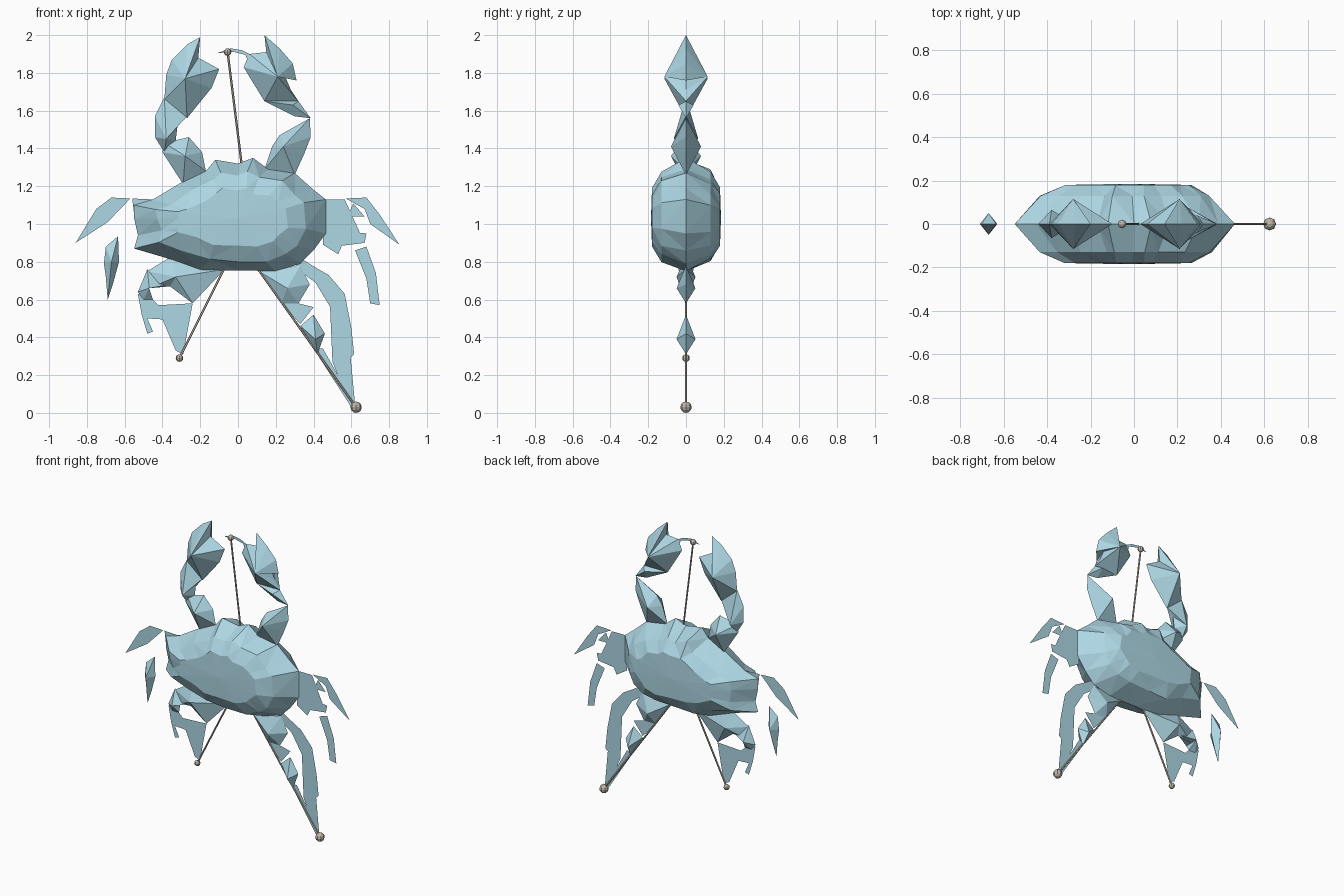
import bpy
import bmesh
import random
from mathutils import Vector

random.seed(4)
if "Cube" in bpy.data.objects:
    bpy.data.objects.remove(bpy.data.objects["Cube"], do_unlink=True)


def make_material(name, colour):
    material = bpy.data.materials.new(name)
    material.use_nodes = True
    material.diffuse_color = colour
    material.node_tree.nodes["Principled BSDF"].inputs["Base Color"].default_value = colour
    return material


shell_blue = make_material("shell_blue", (0.42, 0.68, 0.78, 1))
rod_stone = make_material("rod_stone", (0.52, 0.47, 0.40, 1))


def finish(name, bm, material):
    mesh = bpy.data.meshes.new(name)
    bmesh.ops.recalc_face_normals(bm, faces=bm.faces)
    bm.to_mesh(mesh)
    bm.free()
    mesh.materials.append(material)
    part = bpy.data.objects.new(name, mesh)
    bpy.context.collection.objects.link(part)
    return part


def point(bm, pair, depth=0.0):
    """Outline pairs are x and z in hundredths of a unit."""
    return bm.verts.new((pair[0] / 100, depth, pair[1] / 100))


def plate(name, outline):
    """Flat leaf-like piece in the middle plane."""
    bm = bmesh.new()
    face = bm.faces.new([point(bm, pair) for pair in outline])
    bmesh.ops.triangulate(bm, faces=[face])
    return finish(name, bm, shell_blue)


def gem(name, outline, peak, depth):
    """Outline raised to a faceted peak on the front and the back."""
    bm = bmesh.new()
    rim = [point(bm, pair) for pair in outline]
    for side in (-depth, depth):
        tip = point(bm, peak, side)
        for start, end in zip(rim, rim[1:] + rim[:1]):
            bm.faces.new((start, end, tip))
    return finish(name, bm, shell_blue)


def ball(name, place, radius):
    bm = bmesh.new()
    bmesh.ops.create_uvsphere(bm, u_segments=8, v_segments=6, radius=radius)
    bmesh.ops.translate(bm, verts=bm.verts, vec=place)
    finish(name, bm, rod_stone)


def rod(name, start, end, radius):
    start, end = Vector(start), Vector(end)
    bm = bmesh.new()
    bmesh.ops.create_cone(bm, cap_ends=True, segments=6, radius1=radius,
                          radius2=radius, depth=(end - start).length)
    part = finish(name, bm, rod_stone)
    part.rotation_mode = "QUATERNION"
    part.rotation_quaternion = (end - start).to_track_quat("Z", "Y")
    part.location = (start + end) / 2


def shell(name, outline, centre, rings):
    """Body outline lofted inwards through rings to a flat cap on each side."""
    bm = bmesh.new()
    rim = [point(bm, pair) for pair in outline]
    for side in (-1, 1):
        previous = rim
        for scale_x, scale_z, depth, wobble in rings:
            ring = []
            for pair in outline:
                x = centre[0] + (pair[0] - centre[0]) * scale_x
                z = centre[1] + (pair[1] - centre[1]) * scale_z
                x += random.uniform(-wobble, wobble)
                z += random.uniform(-wobble, wobble)
                ring.append(point(bm, (x, z), side * depth))
            for i in range(len(rim)):
                j = (i + 1) % len(rim)
                bm.faces.new((previous[i], previous[j], ring[j], ring[i]))
            previous = ring
        hub = point(bm, centre, side * rings[-1][2] * 1.03)
        for i in range(len(rim)):
            bm.faces.new((previous[i - 1], previous[i], hub))
    bmesh.ops.triangulate(bm, faces=bm.faces[:])
    return finish(name, bm, shell_blue)


# Body
shell("body",
      [(-55, 110), (-45, 113), (-30, 122), (-17, 128), (-12, 134), (0, 132),
       (8, 135), (16, 129), (30, 127), (39, 119), (46.5, 113), (46.5, 95),
       (40, 86), (33, 79), (20, 75), (0, 75.5), (-20, 75), (-38, 82),
       (-55, 87), (-53, 94), (-55, 103)],
      (-2, 103), [(0.77, 0.8, 0.13, 1.2), (0.57, 0.52, 0.18, 1.0)])

# Right arm and claw
gem("right_upper_arm", [(-29, 121), (-17, 128), (-19, 138), (-26, 146), (-39, 143),
                        (-40, 138)], (-28, 136), 0.08)
gem("right_forearm", [(-39, 138), (-44, 146), (-44, 157), (-39, 167), (-27, 157),
                      (-32, 152), (-33, 144)], (-38, 145), 0.065)
gem("right_claw", [(-39, 166), (-38, 179), (-35, 187), (-27, 195), (-20, 199),
                   (-21, 188), (-10, 182), (-14, 172), (-27, 156)], (-28, 177), 0.115)

# Left arm and claw
gem("left_upper_arm", [(30, 126), (14, 129), (18, 141), (22, 147), (38, 156),
                       (38.5, 146), (35, 137)], (24, 141), 0.08)
gem("left_forearm", [(14, 165), (32, 165), (38.5, 156), (30, 157)], (29, 163), 0.04)
gem("left_claw", [(14, 200), (22, 193), (29, 185), (31, 176), (25, 178), (28, 171),
                  (32, 165), (14, 165), (6, 178), (3, 183), (6, 190), (15, 191)],
    (21, 178), 0.115)

# Right legs
plate("right_top_leg", [(-86, 90), (-75, 108), (-67, 114), (-57, 113.5), (-69, 101)])
plate("right_top_leg_root", [(-56, 113.5), (-45, 113), (-53, 104), (-55, 105)])
gem("right_middle_leg", [(-63.5, 93.5), (-70, 88), (-71, 79), (-70, 72), (-69, 60),
                         (-66, 69), (-63, 80)], (-67, 80), 0.05)
gem("right_lower_thigh", [(-35, 83), (-48, 75), (-47, 66), (-36, 67), (-24, 58),
                          (-7, 76)], (-33, 72), 0.05)
gem("right_lower_knee", [(-48, 76), (-53, 64), (-50, 60), (-45, 60), (-47, 66),
                         (-36, 68)], (-47, 66), 0.05)
plate("right_lower_shin", [(-51, 52), (-42, 57), (-24, 58), (-29, 48), (-29, 31),
                           (-33, 33), (-35, 42), (-40, 49.5), (-48, 50), (-45, 43),
                           (-48, 42)])
plate("right_lower_joint", [(-53, 63), (-45, 60), (-42, 57), (-51, 52)])

# Left legs
plate("left_top_leg", [(57, 113.5), (68, 114), (75, 105), (85.5, 89), (70, 100),
                       (67, 108)])
plate("left_top_leg_spur", [(58, 104), (61, 111), (67, 104)])
plate("left_middle_leg_root", [(45, 113), (56.5, 113), (52, 101), (57, 96), (68, 95),
                               (67, 90), (55, 88.5), (53, 84), (45, 89)])
plate("left_middle_leg", [(62, 86), (68, 88), (73, 74), (75, 57), (70, 58), (68, 71)])
plate("left_outer_leg", [(33, 82), (41, 77), (48, 73), (56.5, 63), (60, 45), (61.5, 31),
                         (54, 25), (62, 4), (57, 10), (50, 27), (54, 36), (50, 54),
                         (41, 69), (30, 77)])
gem("left_inner_thigh", [(11, 75), (33, 78), (38, 68), (32, 58), (23, 58)], (26, 66), 0.05)
plate("left_inner_joint", [(23, 58), (32, 58), (40, 56), (33, 47)])
gem("left_inner_shin", [(40, 52), (46, 42), (42, 31), (33, 46)], (41, 39), 0.05)
plate("left_inner_foot", [(40, 34), (45, 34), (62, 4), (60, 3)])

# Small crest at the end of the top rod
plate("crest", [(-11, 190.5), (-4, 193), (2, 192), (6, 190), (6, 184), (4, 189.5),
                (-2, 191)])

# Rods with end knobs
rods = {"top": ((-0.055, 0, 1.91), (0.02, 0, 1.31), 0.02),
        "right": ((-0.31, 0, 0.29), (-0.07, 0, 0.77), 0.02),
        "left": ((0.625, 0, 0.03), (0.10, 0, 0.77), 0.03)}
for side, (knob, root, radius) in rods.items():
    rod(side + "_rod", root, knob, 0.006)
    ball(side + "_knob", knob, radius)
